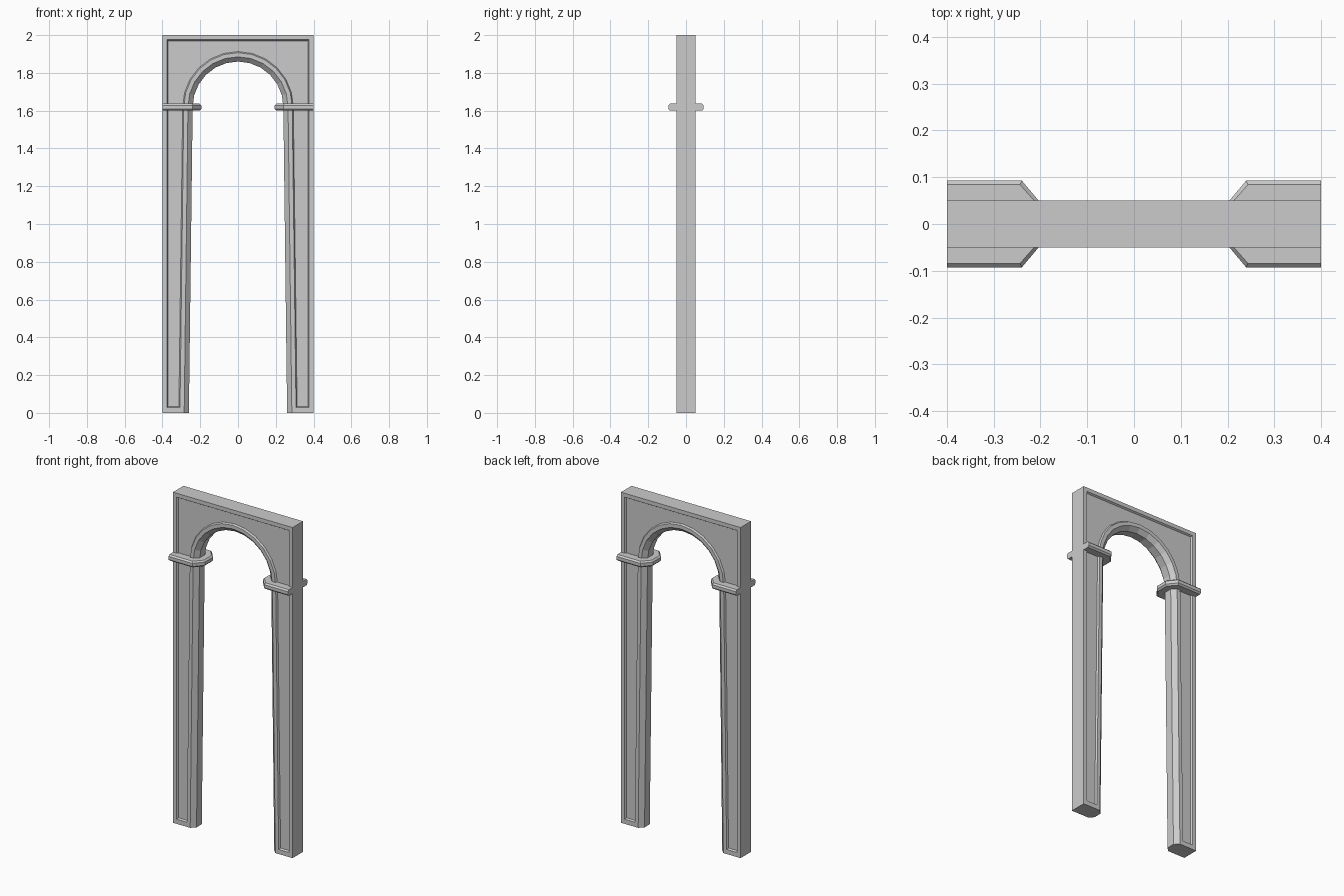
import bpy
import math

if "Cube" in bpy.data.objects:
    bpy.data.objects.remove(bpy.data.objects["Cube"])

SEG = 12            # facets in the half-round arch
SPRING = 1.62       # height where the arch starts
RADIUS = 0.24


def make_object(name, verts, faces):
    mesh = bpy.data.meshes.new(name)
    mesh.from_pydata(verts, [], faces)
    mesh.update()
    obj = bpy.data.objects.new(name, mesh)
    bpy.context.collection.objects.link(obj)
    return obj


def loft(name, loops):
    """Skin a stack of equal-length closed loops and cap both ends."""
    n = len(loops[0])
    verts = [v for loop in loops for v in loop]
    faces = []
    for k in range(len(loops) - 1):
        for i in range(n):
            j = (i + 1) % n
            faces.append((k * n + i, k * n + j, (k + 1) * n + j, (k + 1) * n + i))
    faces.append(tuple(reversed(range(n))))
    faces.append(tuple(range((len(loops) - 1) * n, len(loops) * n)))
    return loft_normals(make_object(name, verts, faces))


def loft_normals(obj):
    import bmesh
    bm = bmesh.new()
    bm.from_mesh(obj.data)
    bmesh.ops.recalc_face_normals(bm, faces=bm.faces)
    bm.to_mesh(obj.data)
    bm.free()
    return obj


def arch_loop(y, inner, outer=0.0, bottom=0.0):
    """Arch outline: opening widened by inner, outside shrunk by outer."""
    r = RADIUS + inner
    pts = [(0.26 + inner, bottom)]
    for i in range(SEG + 1):
        a = math.pi * i / SEG
        pts.append((r * math.cos(a), SPRING + r * math.sin(a)))
    pts.append((-0.26 - inner, bottom))
    w, top = 0.4 - outer, 2.0 - outer
    pts += [(-w, bottom), (-w, top), (w, top), (w, bottom)]
    return [(x, y, z) for x, z in pts]


# Arch slab: recessed panel, flat border, chamfered opening, then the same behind
half = [(0.040, 0.053, 0.030, 0.034),
        (0.050, 0.047, 0.024, 0.028),
        (0.050, 0.025, 0.0, 0.0),
        (0.025, 0.0, 0.0, 0.0)]
loops = [arch_loop(-y, i, o, b) for y, i, o, b in half]
loops += [arch_loop(y, i, o, b) for y, i, o, b in reversed(half)]
loft("arch_frame", loops)


# Capital mouldings wrapping each leg, with bevelled upper and lower edges
def capital_loop(side, z, inset):
    w = 0.093 - inset
    x1, x2, y2 = 0.24 + inset * 0.4, 0.194 + inset, 0.038
    pts = [(0.4, -w), (x1, -w), (x2, -y2), (x2, y2), (x1, w), (0.4, w)]
    return [(side * x, y, z) for x, y in pts]


levels = [(1.600, 0.009), (1.609, 0.0), (1.628, 0.0), (1.637, 0.009)]
for side, label in ((-1, "left"), (1, "right")):
    loft(label + "_capital", [capital_loop(side, z, d) for z, d in levels])
